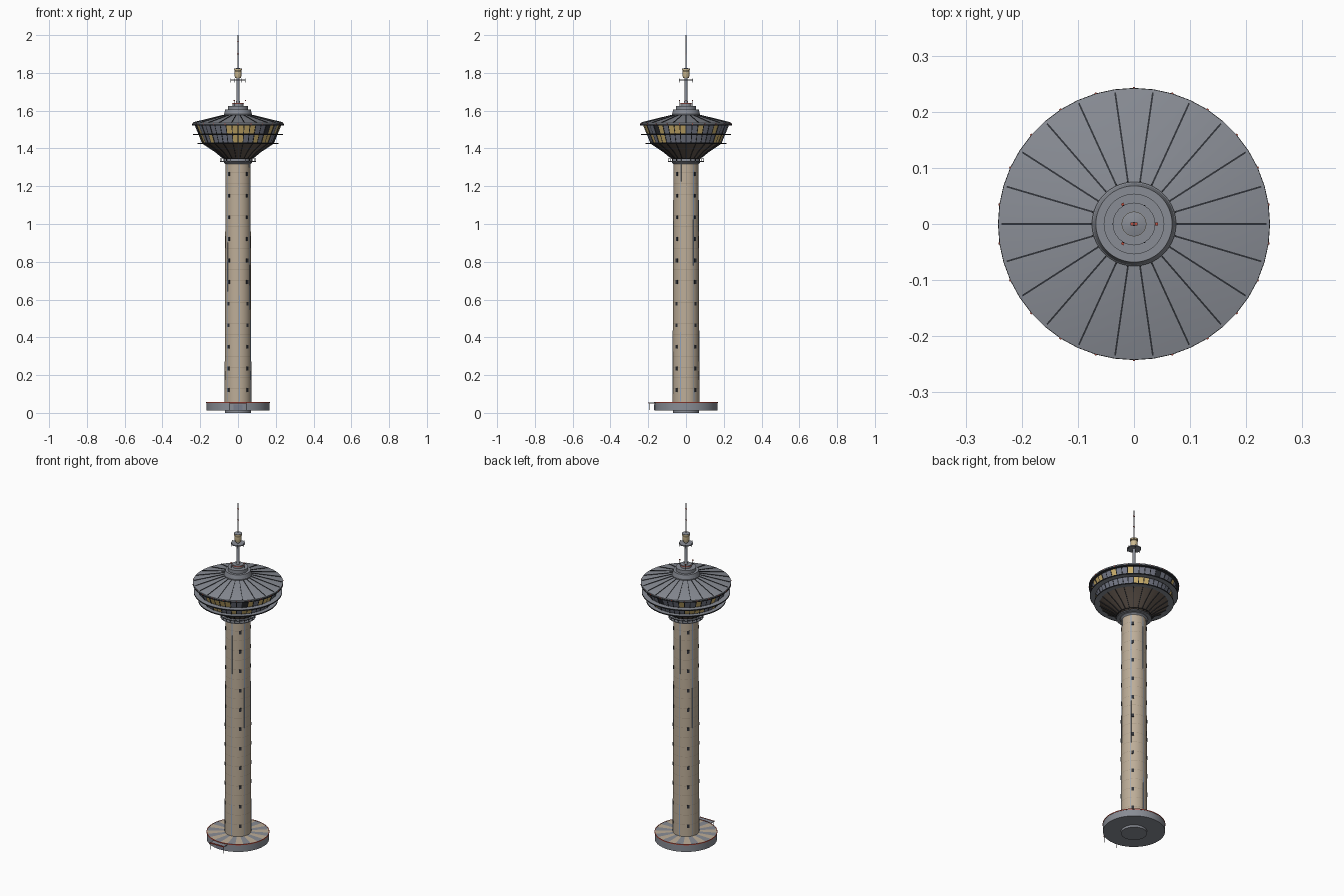
import bpy, bmesh, random
from math import cos, sin, tau, pi
from mathutils import Vector, Matrix

random.seed(4)
if "Cube" in bpy.data.objects:
    bpy.data.objects.remove(bpy.data.objects["Cube"], do_unlink=True)


def material(name, r, g, b):
    m = bpy.data.materials.new(name)
    m.use_nodes = True
    m.diffuse_color = (r, g, b, 1)
    m.node_tree.nodes["Principled BSDF"].inputs["Base Color"].default_value = (r, g, b, 1)
    return m


CONCRETE = material("tan concrete", .51, .42, .315)
SEAM = material("dark concrete seam", .36, .29, .21)
GREY = material("grey metal", .25, .265, .30)
DARK = material("dark frame", .03, .033, .04)
BROWN = material("brown cladding", .13, .10, .08)
GLASS = material("blue grey glass", .19, .205, .26)
LIT = material("lit window", .64, .46, .16)
RED = material("red trim", .55, .08, .05)
BLUE = material("blue strip", .27, .36, .50)
CREAM = material("cream equipment", .62, .50, .29)


def finish(name, bm, mats, smooth=False):
    me = bpy.data.meshes.new(name)
    bmesh.ops.recalc_face_normals(bm, faces=bm.faces)
    bm.to_mesh(me)
    bm.free()
    for m in mats:
        me.materials.append(m)
    ob = bpy.data.objects.new(name, me)
    bpy.context.collection.objects.link(ob)
    if smooth:
        bpy.ops.object.select_all(action='DESELECT')
        ob.select_set(True)
        bpy.context.view_layer.objects.active = ob
        bpy.ops.object.shade_smooth_by_angle(angle=pi / 6)


def polar(r, a, z):
    return Vector((r * cos(a), r * sin(a), z))


def spin(bm, profile, n, closed=False):
    """Turn (radius, height) points round the z axis; zero radius makes a pole."""
    rings = []
    for r, z in profile:
        rings.append([bm.verts.new((0, 0, z))] * n if r == 0 else
                     [bm.verts.new(polar(r, tau * i / n, z)) for i in range(n)])
    pairs = list(zip(rings, rings[1:])) + ([(rings[-1], rings[0])] if closed else [])
    for a, b in pairs:
        for i in range(n):
            j = (i + 1) % n
            vs = list(dict.fromkeys((a[i], a[j], b[j], b[i])))
            if len(vs) > 2:
                bm.faces.new(vs)


def lathe(name, profile, mat, n=44, closed=False):
    bm = bmesh.new()
    spin(bm, profile, n, closed)
    finish(name, bm, [mat], True)


def ring(name, r0, r1, z0, z1, mat):
    lathe(name, [(r0, z0), (r1, z0), (r1, z1), (r0, z1)], mat, closed=True)


def boxes(name, items, mat):
    """Boxes given as (centre, size) pairs."""
    bm = bmesh.new()
    for centre, size in items:
        bmesh.ops.create_cube(bm, size=1, matrix=Matrix.Translation(centre)
                              @ Matrix.Diagonal((*size, 1)))
    finish(name, bm, [mat])


def radial_bars(name, n, start, end, w, h, mat, offset=0.0):
    """Bars repeated round the axis; start and end are (radius, height)."""
    bm = bmesh.new()
    d = Vector((end[0] - start[0], 0, end[1] - start[1]))
    z, x = d.normalized(), Vector((0, 1, 0))
    frame = Matrix((x, z.cross(x), z)).transposed().to_4x4()
    mid = Vector((start[0] + end[0], 0, start[1] + end[1])) / 2
    for i in range(n):
        part = Matrix.Rotation(tau * (i + offset) / n, 4, 'Z')
        bmesh.ops.create_cube(bm, size=1, matrix=part @ Matrix.Translation(mid) @ frame
                              @ Matrix.Diagonal((w, h, d.length, 1)))
    finish(name, bm, [mat])


def railing(name, n, r, z, height):
    radial_bars(name + "_posts", n, (r, z), (r, z + height), .002, .002, DARK)
    ring(name + "_rail", r - .001, r + .001, z + height - .002, z + height, DARK)


# Base drum with alternating roof wedges
lathe("foundation", [(0, 0), (.07, 0), (.07, .016), (0, .016)], GREY)
lathe("base_drum", [(0, .013), (.167, .013), (.167, .056), (0, .056)], GREY, 48)
ring("base_red_trim", .1655, .1685, .053, .058, RED)
bm = bmesh.new()
spin(bm, [(.066, .059), (.166, .0565)], 48)
for f in bm.faces:
    c = f.calc_center_median()
    f.material_index = int((Vector((c.x, c.y)).angle_signed(Vector((1, 0))) + pi) / tau * 24) % 2
finish("base_roof_wedges", bm, [CONCRETE, GREY])

# Entrance canopy on the front
boxes("entrance_canopy", [((0, -.179, .052), (.09, .036, .004))], GREY)
boxes("canopy_trim", [((0, -.1975, .053), (.092, .002, .007))], RED)
boxes("canopy_posts", [((x, -.195, .033), (.002, .002, .038)) for x in (-.043, .043)], DARK)
boxes("entrance_door", [((0, -.1665, .03), (.05, .004, .03))], GLASS)

# Slightly tapered shaft with flush seam bands
def shaft_r(z):
    return .0712 - .0052 * z / 1.35

seam_heights = [.07 + k * .0572 for k in range(1, 23)]
levels = [.05] + [z + dz for z in seam_heights for dz in (0, .0018)] + [1.35]
bm = bmesh.new()
spin(bm, [(shaft_r(z), z) for z in levels], 44)
for f in bm.faces:
    heights = [v.co.z for v in f.verts]
    f.material_index = int(max(heights) - min(heights) < .003)
finish("shaft", bm, [CONCRETE, SEAM], True)

# Service strips and windows on the shaft
radial_bars("service_strips", 6, (shaft_r(.06), .06), (shaft_r(1.33), 1.33), .004, .0016, BLUE, .6)
for k in range(11):
    z = .121 + k * .1143
    r = shaft_r(z)
    radial_bars("shaft_windows", 4, (r, z - .01), (r, z + .01), .013, .005, DARK, .5)

# Small gallery below the pod
lathe("neck", [(.064, 1.315), (.074, 1.325), (.074, 1.355), (.064, 1.355)], GREY, closed=True)
ring("lower_gallery", .06, .094, 1.328, 1.333, GREY)
railing("lower_gallery", 22, .093, 1.333, .013)

# Pod underside with ribs
lathe("pod_underside", [(.066, 1.342), (.082, 1.352), (.122, 1.385), (.185, 1.426), (0, 1.43)], BROWN)
radial_bars("underside_ribs", 22, (.082, 1.351), (.122, 1.384), .003, .005, DARK)
radial_bars("underside_ribs_outer", 22, (.122, 1.384), (.185, 1.425), .003, .005, DARK)


# Two glazed storeys with inset panes
def glazing(name, r0, z0, r1, z1):
    b = bmesh.new()
    spin(b, [(r0, z0), (r1, z1)], 44)
    bmesh.ops.recalc_face_normals(b, faces=b.faces)
    panes = list(b.faces)
    bmesh.ops.inset_individual(b, faces=panes, thickness=.0032, depth=-.001)
    for f in panes:
        f.material_index = random.choices((1, 2, 0), (.62, .34, .04))[0]
    finish(name, b, [DARK, GLASS, LIT])

glazing("lower_windows", .188, 1.430, .206, 1.473)
glazing("upper_windows", .207, 1.477, .227, 1.525)
radial_bars("mullions", 22, (.188, 1.43), (.227, 1.525), .003, .006, DARK)
ring("lower_walkway", .17, .212, 1.425, 1.429, GREY)
ring("lower_walkway_edge", .2115, .2135, 1.424, 1.430, DARK)
ring("upper_walkway", .19, .235, 1.472, 1.476, GREY)
ring("upper_walkway_edge", .2345, .237, 1.471, 1.477, DARK)

# Roof with fascia and radial ribs
lathe("roof", [(0, 1.524), (.235, 1.524), (.242, 1.530), (.242, 1.535), (.075, 1.576), (0, 1.576)], GREY)
ring("roof_fascia", .22, .2425, 1.5225, 1.529, DARK)
radial_bars("roof_ribs", 22, (.076, 1.5762), (.236, 1.537), .003, .004, DARK)
radial_bars("edge_lamps", 22, (.2425, 1.527), (.2425, 1.532), .004, .003, RED, .5)

# Stepped drums on the roof
lathe("roof_drums", [(.075, 1.57), (.075, 1.582), (.073, 1.584), (.068, 1.606), (.054, 1.606),
                     (.054, 1.625), (.03, 1.625), (.03, 1.641), (0, 1.641)], GREY)
ring("mast_foot_trim", .029, .0305, 1.634, 1.638, RED)
radial_bars("beacon_posts", 3, (.04, 1.625), (.04, 1.651), .002, .002, DARK)
radial_bars("beacons", 3, (.04, 1.651), (.04, 1.657), .005, .005, RED)

# Mast, platform, equipment pod and antenna
lathe("mast", [(.012, 1.64), (.008, 1.655), (.008, 1.78), (0, 1.78)], GREY, 16)
lathe("mast_platform", [(0, 1.760), (.038, 1.760), (.038, 1.765), (0, 1.765)], GREY, 24)
radial_bars("platform_stubs", 6, (.038, 1.750), (.038, 1.770), .002, .002, DARK)
lathe("equipment_pod", [(0, 1.772), (.014, 1.772), (.019, 1.784), (.019, 1.808), (.014, 1.814),
                        (0, 1.814)], CREAM, 20)
ring("pod_cap_rim", .01, .022, 1.813, 1.820, CREAM)
lathe("pod_cap", [(0, 1.818), (.0215, 1.818), (.0215, 1.822), (.006, 1.826), (0, 1.826)], GREY, 20)
lathe("antenna", [(.004, 1.82), (.0035, 1.90), (.002, 1.902), (.0015, 2.0), (0, 2.0)], GREY, 10)
boxes("antenna_lamps", [((0, 0, z), (.012, .005, .003)) for z in (1.90, 1.965)], RED)
